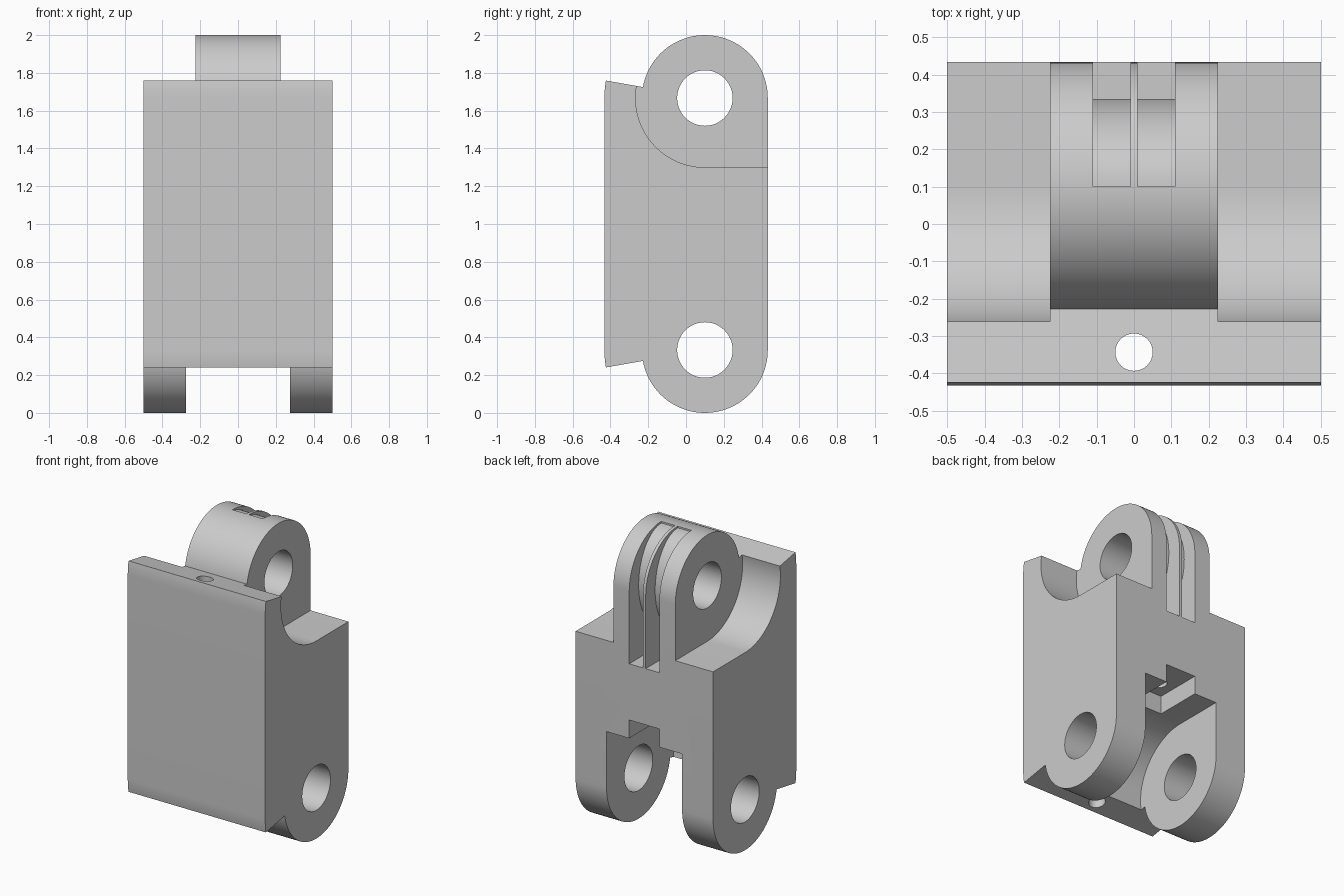
import bpy, bmesh
from math import sin, cos, radians

cube = bpy.data.objects.get("Cube")
if cube:
    bpy.data.objects.remove(cube, do_unlink=True)

grey = bpy.data.materials.new("light grey")
grey.use_nodes = True
grey.diffuse_color = (0.6, 0.6, 0.6, 1)
grey.node_tree.nodes["Principled BSDF"].inputs["Base Color"].default_value = grey.diffuse_color

PIVOT_Y, LOW, HIGH = 0.1, 0.333, 1.667   # hinge axes
R, CLEAR, FRONT, BORE = 0.333, 0.367, 0.532, 0.147


def arc(z, r, start, end, steps, rz=None):
    """Points (y, z) along an arc about a hinge axis."""
    angles = [radians(start + (end - start) * i / steps) for i in range(steps + 1)]
    return [(PIVOT_Y + r * cos(a), z + (rz or r) * sin(a)) for a in angles]


def extrude(name, outline, x0, x1):
    """Extrude a side outline (y, z) along x."""
    bm = bmesh.new()
    face = bm.faces.new([bm.verts.new((x0, y, z)) for y, z in outline])
    res = bmesh.ops.extrude_face_region(bm, geom=[face])
    verts = [v for v in res["geom"] if isinstance(v, bmesh.types.BMVert)]
    bmesh.ops.translate(bm, verts=verts, vec=(x1 - x0, 0, 0))
    bmesh.ops.recalc_face_normals(bm, faces=bm.faces)
    mesh = bpy.data.meshes.new(name)
    bm.to_mesh(mesh)
    bm.free()
    mesh.materials.append(grey)
    obj = bpy.data.objects.new(name, mesh)
    bpy.context.collection.objects.link(obj)
    return obj


def cut(target, cutter):
    """Subtract a cutter, then discard it."""
    mod = target.modifiers.new("cut", "BOOLEAN")
    mod.operation, mod.solver, mod.object = "DIFFERENCE", "EXACT", cutter
    bpy.context.view_layer.objects.active = target
    bpy.ops.object.modifier_apply(modifier=mod.name)
    bpy.data.objects.remove(cutter, do_unlink=True)


def cut_cord_hole(target, y, z0, z1, r=0.05):
    """Drill a vertical cord hole."""
    bpy.ops.mesh.primitive_cylinder_add(vertices=32, radius=r, depth=z1 - z0,
                                        location=(0, y, (z0 + z1) / 2))
    cut(target, bpy.context.object)


# Link body: rounded back corners, front plate with radial end faces
outline = (arc(LOW, R, 360, 190, 48) + arc(LOW, FRONT, 190, 180, 6)
           + arc(HIGH, FRONT, 180, 170, 6) + arc(HIGH, R, 170, 0, 48))
body = extrude("hinge_link", outline, -0.5, 0.5)

# Clearance beside the upper tongue
upper = arc(HIGH, CLEAR, 270, 90, 48) + [(PIVOT_Y, 2.3), (0.7, 2.3), (0.7, HIGH - CLEAR)]
for x0, x1 in ((-0.7, -0.225), (0.225, 0.7)):
    cut(body, extrude("cheek_cutter", upper, x0, x1))

# Slot between the lower legs
lower = [(y, LOW + HIGH - z) for y, z in upper]
cut(body, extrude("slot_cutter", lower, -0.275, 0.275))

# Hinge bores
for z in (LOW, HIGH):
    cut(body, extrude("bore_cutter", arc(z, BORE, 0, 352.5, 47), -0.7, 0.7))

# Curved grooves in the tongue, leaving a thin rib between them
groove = arc(HIGH, 0.235, -90, 90, 32, 0.322) + [
    (PIVOT_Y, 2.2), (0.7, 2.2), (0.7, 1.19), (PIVOT_Y, 1.19)]
for x0, x1 in ((-0.11, -0.01), (0.01, 0.11)):
    cut(body, extrude("groove_cutter", groove, x0, x1))

# Cord notch above the slot
notch = [(0.12, 0.6), (0.7, 0.6), (0.7, 0.82), (0.12, 0.82)]
cut(body, extrude("notch_cutter", notch, -0.11, 0.11))

# Cord holes along the front plate and from notch to groove
cut_cord_hole(body, -0.343, -0.1, 2.1)
cut_cord_hole(body, 0.23, 0.75, 1.25)

# Smooth curves, crisp edges
bpy.ops.object.select_all(action="DESELECT")
body.select_set(True)
bpy.context.view_layer.objects.active = body
bpy.ops.object.shade_smooth_by_angle(angle=radians(20))
